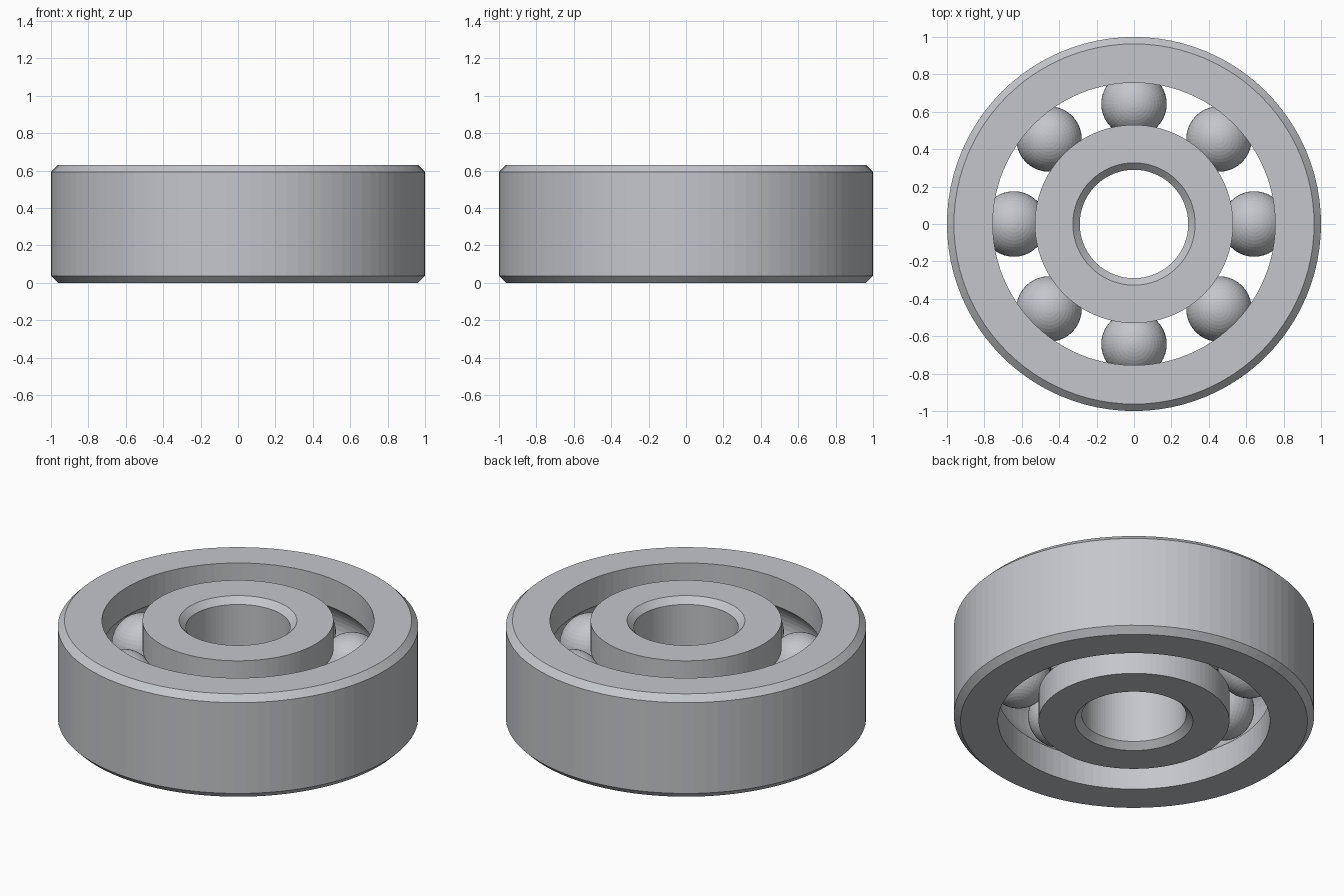
import bpy
import bmesh
import math
from mathutils import Matrix, Vector

cube = bpy.data.objects.get("Cube")
if cube:
    bpy.data.objects.remove(cube, do_unlink=True)

HEIGHT = 0.63
MID = HEIGHT / 2
CHAMFER = 0.037
OUTER_R, OUTER_BORE = 1.0, 0.755
INNER_R, INNER_BORE = 0.53, 0.29
PITCH_R = (OUTER_BORE + INNER_R) / 2
BALL_R = 0.175
GROOVE_R = 0.18
SEGMENTS = 96
BALLS = 8

steel = bpy.data.materials.new("steel grey")
steel.use_nodes = True
colour = (0.55, 0.565, 0.59, 1)
steel.diffuse_color = colour
steel.node_tree.nodes["Principled BSDF"].inputs["Base Color"].default_value = colour


def add_object(name, bm):
    mesh = bpy.data.meshes.new(name)
    bm.to_mesh(mesh)
    bm.free()
    mesh.materials.append(steel)
    obj = bpy.data.objects.new(name, mesh)
    bpy.context.collection.objects.link(obj)
    return obj


def lathe(name, profile):
    """Revolve a closed (radius, z) profile around the z axis."""
    bm = bmesh.new()
    verts = [bm.verts.new((r, 0, z)) for r, z in profile]
    edges = [bm.edges.new((verts[i - 1], verts[i])) for i in range(len(verts))]
    bmesh.ops.spin(bm, geom=verts + edges, cent=(0, 0, 0), axis=(0, 0, 1),
                   angle=math.tau, steps=SEGMENTS, use_merge=True)
    bmesh.ops.remove_doubles(bm, verts=bm.verts, dist=0.0001)
    bmesh.ops.recalc_face_normals(bm, faces=bm.faces)
    return add_object(name, bm)


def ring_profile(plain_r, race_r):
    """Chamfered plain side, and a race side with a rounded groove."""
    side = 1 if race_r > plain_r else -1
    edge_r = plain_r + side * CHAMFER
    points = [(race_r, 0), (edge_r, 0), (plain_r, CHAMFER),
              (plain_r, HEIGHT - CHAMFER), (edge_r, HEIGHT), (race_r, HEIGHT)]
    # Groove arc, from its upper lip to its lower lip
    lip = math.acos(abs(race_r - PITCH_R) / GROOVE_R)
    steps = 12
    for i in range(steps + 1):
        a = lip - 2 * lip * i / steps
        points.append((PITCH_R - side * GROOVE_R * math.cos(a),
                       MID + GROOVE_R * math.sin(a)))
    return points


# Rings, each with a ball groove
lathe("outer_ring", ring_profile(OUTER_R, OUTER_BORE))
lathe("inner_ring", ring_profile(INNER_BORE, INNER_R))

# Balls evenly spaced in the race
for i in range(BALLS):
    a = math.tau * i / BALLS
    centre = Vector((PITCH_R * math.cos(a), PITCH_R * math.sin(a), MID))
    bm = bmesh.new()
    bmesh.ops.create_uvsphere(bm, u_segments=40, v_segments=24, radius=BALL_R,
                              matrix=Matrix.Translation(centre))
    add_object(f"ball_{i + 1}", bm)
